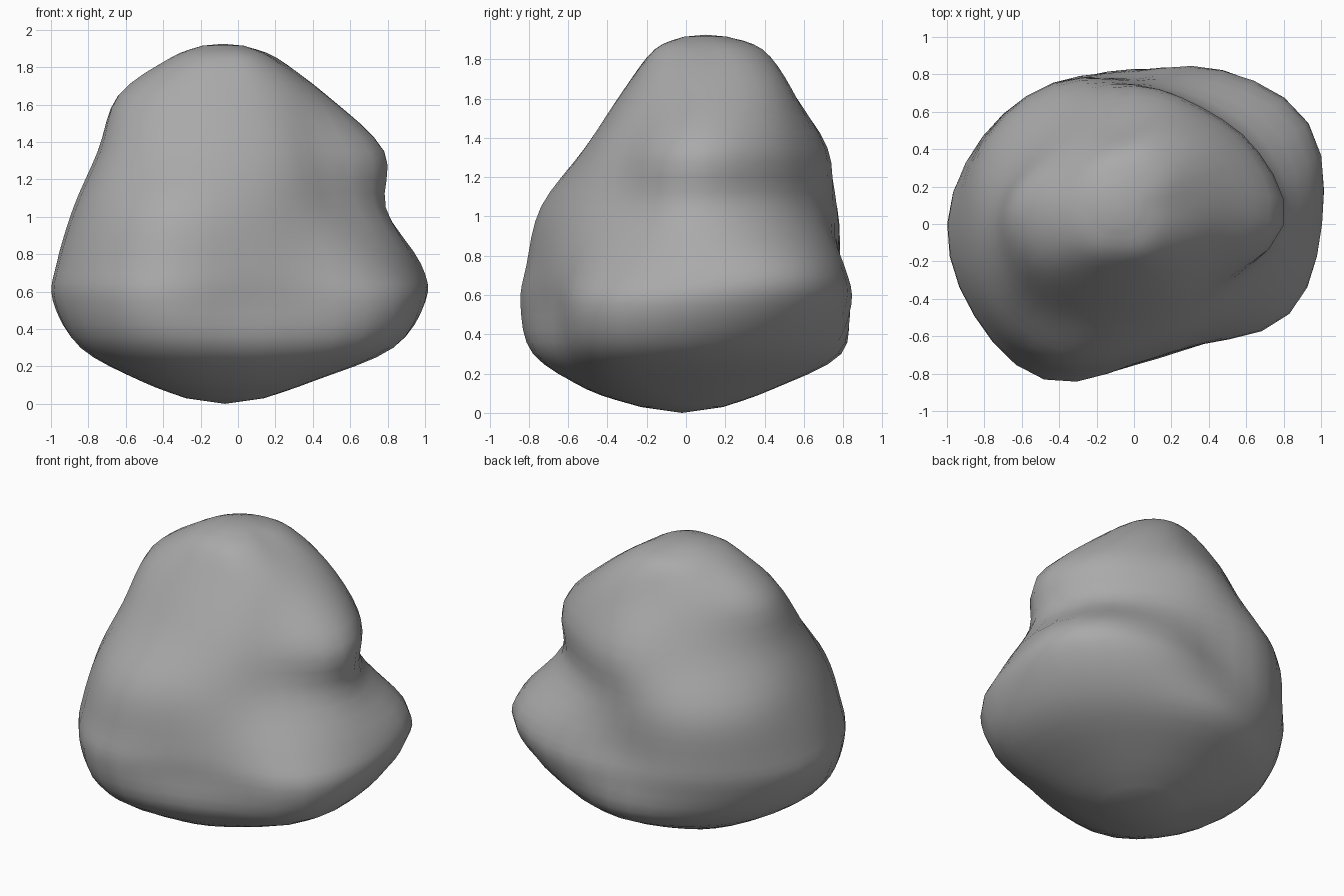
import bpy
import bmesh
from math import cos, sin, tau
from mathutils import Vector

cube = bpy.data.objects.get("Cube")
if cube:
    bpy.data.objects.remove(cube, do_unlink=True)

ANGLE_STEPS = 3    # subdivisions between measured directions
LEVEL_STEPS = 4    # subdivisions between measured levels

# Horizontal sections: (height, centre x, centre y, radii in percent, counter-clockwise from +x)
SECTIONS = [
    (0.03, -0.07, -0.02, [21] * 12),
    (0.12, -0.06, -0.02, [46, 46, 46, 46, 47, 47, 45, 50, 52, 48, 47, 48]),
    (0.30, 0, 0, [83, 80, 77, 79, 78, 80, 84, 88, 87, 73, 71, 85]),
    (0.55, 0, 0, [100, 104, 94, 82, 86, 92, 99, 98, 96, 75, 74, 96]),
    (0.75, 0, 0, [95, 105, 91, 78, 87, 93, 97, 96, 92, 74, 71, 85]),
    (1.05, 0, 0, [79, 77, 73, 75, 85, 89, 88, 87, 83, 68, 61, 63]),
    (1.35, 0, 0, [78, 76, 71, 72, 69, 71, 75, 71, 58, 50, 49, 54]),
    (1.65, -0.05, 0.1, [52, 54, 49, 42, 42, 47, 59, 57, 46, 41, 42, 46]),
    (1.85, -0.08, 0.1, [27, 32, 32, 28, 26, 26, 28, 29, 28, 26, 28, 28]),
    (1.915, -0.08, 0.1, [11] * 12),
]


def spline(a, b, c, d, t):
    """Catmull-Rom blend between b and c."""
    return b + 0.5 * t * (c - a + t * (2 * a - 5 * b + 4 * c - d + t * (3 * (b - c) + d - a)))


def section_ring(height, cx, cy, radii):
    """Closed smooth ring of points around one section."""
    n = len(radii)
    ring = []
    for i in range(n):
        near = [radii[(i + k) % n] / 100 for k in (-1, 0, 1, 2)]
        for s in range(ANGLE_STEPS):
            t = s / ANGLE_STEPS
            r, a = spline(*near, t), tau * (i + t) / n
            ring.append(Vector((cx + r * cos(a), cy + r * sin(a), height)))
    return ring


def loft(rings):
    """Smoothly fill in rings between the measured ones."""
    last = len(rings) - 1
    result = []
    for i in range(last):
        near = [rings[min(max(i + k, 0), last)] for k in (-1, 0, 1, 2)]
        for s in range(LEVEL_STEPS):
            result.append([spline(*p, s / LEVEL_STEPS) for p in zip(*near)])
    return result + [rings[last]]


# Stone surface: lofted rings closed by a pole at each end
bm = bmesh.new()
rings = [[bm.verts.new(p) for p in ring]
         for ring in loft([section_ring(*s) for s in SECTIONS])]
count = len(rings[0])
bottom = bm.verts.new((-0.07, -0.02, 0))
top = bm.verts.new((-0.08, 0.1, 1.925))
for i in range(count):
    j = (i + 1) % count
    for low, high in zip(rings, rings[1:]):
        bm.faces.new((low[i], low[j], high[j], high[i]))
    bm.faces.new((bottom, rings[0][j], rings[0][i]))
    bm.faces.new((top, rings[-1][i], rings[-1][j]))
bmesh.ops.recalc_face_normals(bm, faces=bm.faces)

mesh = bpy.data.meshes.new("boulder")
bm.to_mesh(mesh)
bm.free()
mesh.shade_smooth()

# Plain grey stone
stone = bpy.data.materials.new("grey_stone")
stone.use_nodes = True
grey = (0.4, 0.4, 0.4, 1)
stone.diffuse_color = grey
stone.node_tree.nodes["Principled BSDF"].inputs["Base Color"].default_value = grey
mesh.materials.append(stone)

boulder = bpy.data.objects.new("boulder", mesh)
bpy.context.scene.collection.objects.link(boulder)
